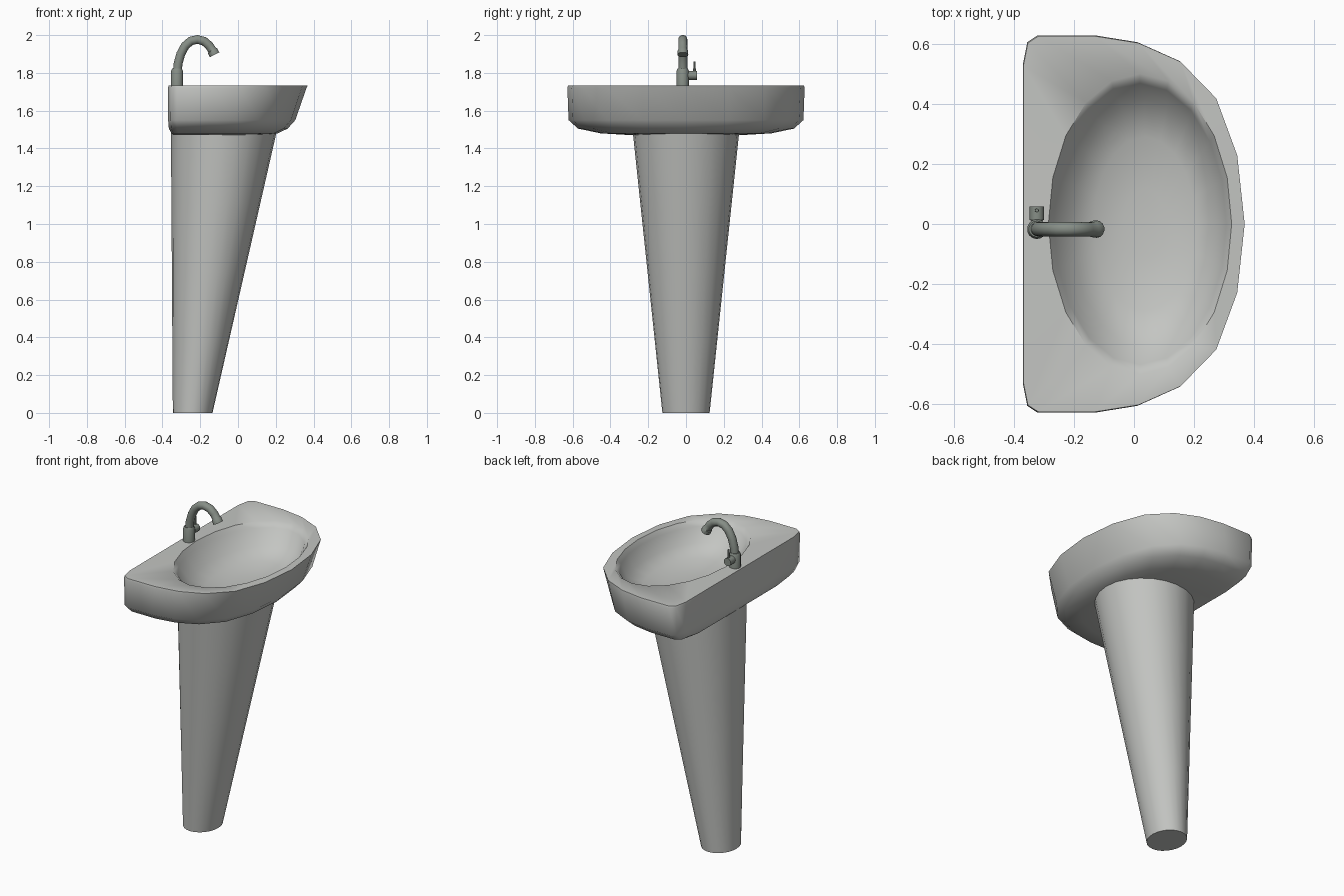
import bpy, bmesh, math
from mathutils import Vector

if "Cube" in bpy.data.objects:
    bpy.data.objects.remove(bpy.data.objects["Cube"])


def material(name, rgb):
    m = bpy.data.materials.new(name)
    m.diffuse_color = (*rgb, 1)
    m.use_nodes = True
    m.node_tree.nodes["Principled BSDF"].inputs["Base Color"].default_value = m.diffuse_color
    return m


CERAMIC = material("pale grey ceramic", (0.55, 0.56, 0.54))
METAL = material("dull grey metal", (0.24, 0.27, 0.24))


def loft(name, rings, mat, angle=40):
    """Skin a list of equal-sized closed rings and cap both ends."""
    bm = bmesh.new()
    vs = [[bm.verts.new(p) for p in r] for r in rings]
    n = len(rings[0])
    for a, b in zip(vs, vs[1:]):
        for i in range(n):
            j = (i + 1) % n
            bm.faces.new((a[i], a[j], b[j], b[i]))
    bm.faces.new(vs[0][::-1])
    bm.faces.new(vs[-1])
    bmesh.ops.recalc_face_normals(bm, faces=bm.faces)
    me = bpy.data.meshes.new(name)
    bm.to_mesh(me)
    bm.free()
    me.materials.append(mat)
    me.polygons.foreach_set("use_smooth", [True] * len(me.polygons))
    me.set_sharp_from_angle(angle=math.radians(angle))
    ob = bpy.data.objects.new(name, me)
    bpy.context.collection.objects.link(ob)
    return ob


def ellipse(cx, cy, z, a, b, n=20):
    """Horizontal ring starting at the back (-x) and running towards +y."""
    return [(cx - a * math.cos(2 * math.pi * k / n),
             cy + b * math.sin(2 * math.pi * k / n), z) for k in range(n)]


def tube(name, path, radii, mat, n=14):
    """Round tube along a path, with a radius at each point."""
    pts = [Vector(p) for p in path]
    t0 = (pts[1] - pts[0]).normalized()
    side = Vector((0, 1, 0)) if abs(t0.y) < 0.9 else Vector((1, 0, 0))
    rings = []
    for i, p in enumerate(pts):
        t = (pts[min(i + 1, len(pts) - 1)] - pts[max(i - 1, 0)]).normalized()
        up = t.cross(side).normalized()
        rings.append([p + radii[i] * (side * math.cos(2 * math.pi * k / n)
                                      + up * math.sin(2 * math.pi * k / n)) for k in range(n)])
    return loft(name, rings, mat)


# Basin: straight back, bowed front, mirrored about y = 0
half = [(-.37, 0), (-.37, .27), (-.37, .53), (-.355, .605), (-.32, .628), (-.13, .628),
        (.015, .605), (.155, .543), (.275, .42), (.345, .23), (.37, 0)]
outline = half + [(x, -y) for x, y in half[-2:0:-1]]


def shell(z, back, sx, sy):
    return [(-.37 + back + (x + .37) * sx, y * sy, z) for x, y in outline]


basin_rings = [
    shell(1.470, .030, .62, .45), shell(1.480, .018, .76, .72), shell(1.505, .004, .85, .91),
    shell(1.550, 0, .91, .99), shell(1.720, 0, .99, 1), shell(1.732, .002, .995, .995),
    # bowl
    ellipse(.02, 0, 1.734, .305, .50), ellipse(.02, 0, 1.705, .287, .468),
    ellipse(.035, 0, 1.62, .243, .415), ellipse(.035, 0, 1.575, .17, .29),
    ellipse(.035, 0, 1.555, .07, .12)]
loft("basin", basin_rings, CERAMIC, 50)

# Pedestal: leaning tapered column
loft("pedestal", [ellipse(-.24 + .165 * t, 0, 1.49 * t, .105 + .175 * t, .125 + .157 * t, 24)
                  for t in (0, .25, .5, .75, 1)], CERAMIC)

# Tap body, with a slight collar
fx, fy = -.323, -.017
tube("tap_body", [(fx, fy, 1.72), (fx, fy, 1.81), (fx, fy, 1.822)], [.033, .033, .027], METAL)

# Curved spout with a flared nozzle
arc = [(-.322, 1.80), (-.317, 1.85), (-.303, 1.90), (-.28, 1.943), (-.25, 1.969), (-.215, 1.977),
       (-.18, 1.968), (-.153, 1.945), (-.137, 1.921), (-.135, 1.917), (-.124, 1.896)]
tube("tap_spout", [(x, fy, z) for x, z in arc], [.024] * 9 + [.028, .029], METAL)

# Side valve and lever
tube("tap_valve", [(fx, fy, 1.787), (fx, .012, 1.787), (fx, .013, 1.787), (fx, .058, 1.787)],
     [.018, .018, .024, .024], METAL)
tube("tap_lever", [(fx, .045, 1.80), (fx, .045, 1.86)], [.007, .006], METAL, 8)
